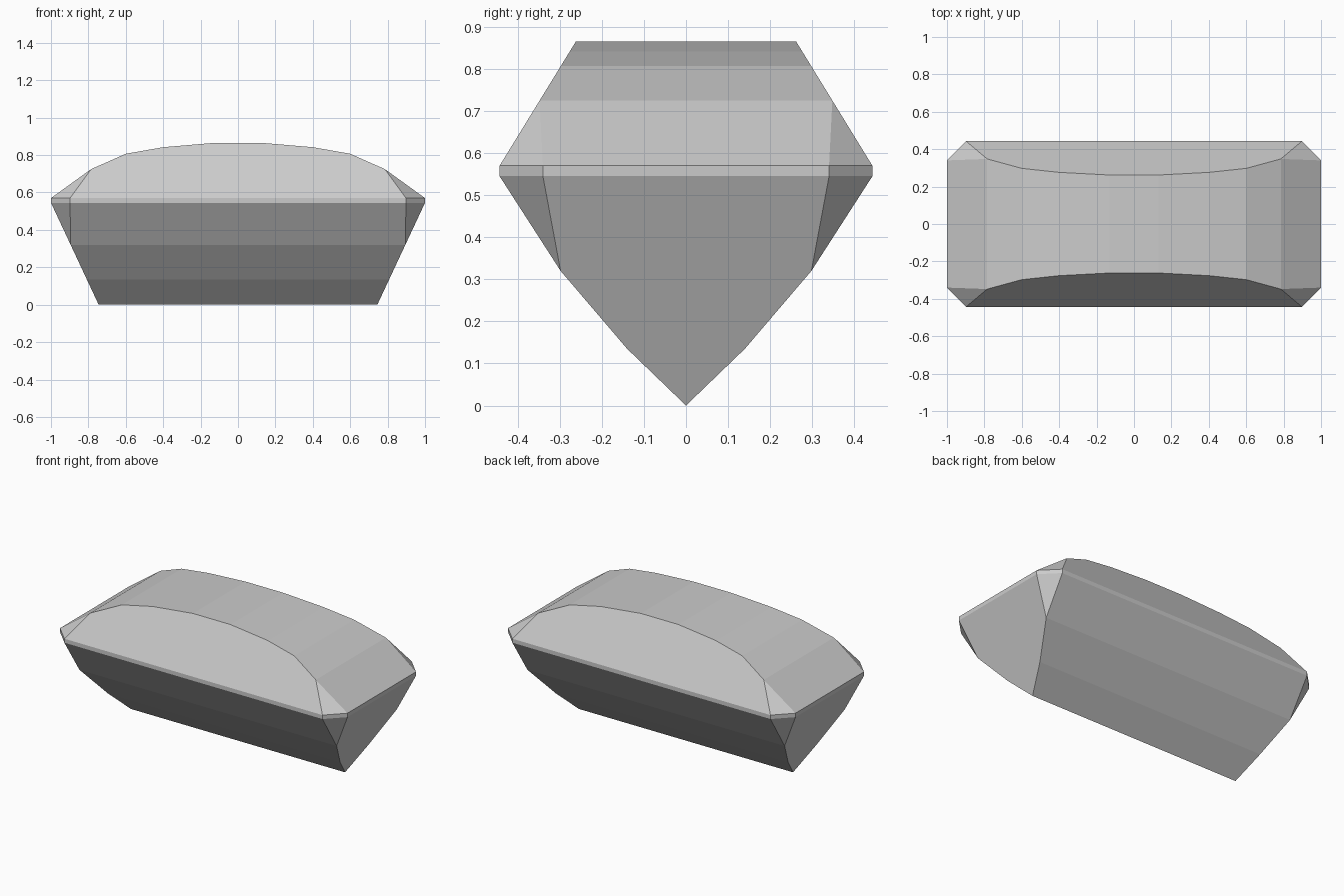
import bpy
import bmesh
from math import radians

cube = bpy.data.objects.get("Cube")
if cube:
    bpy.data.objects.remove(cube, do_unlink=True)

stone = bpy.data.materials.new("pale grey stone")
stone.use_nodes = True
color = (0.6, 0.6, 0.6, 1)
stone.diffuse_color = color
stone.node_tree.nodes["Principled BSDF"].inputs["Base Color"].default_value = color

GIRDLE_LOW, GIRDLE_HIGH = 0.545, 0.57
HALF_WIDTH, TOP = 0.443, 0.865


def crown_y(z):
    """Half depth of the sloping crown at a height."""
    return HALF_WIDTH - (z - GIRDLE_HIGH) * 0.614


def pavilion_x(z):
    """Half length of the sloping lower end at a height."""
    return 0.745 + z * 0.255 / GIRDLE_LOW


# One quarter of the cut stone: girdle, domed crown and keel
quarter = []
for z in (GIRDLE_LOW, GIRDLE_HIGH):
    quarter += [(1, 0.34, z), (0.898, HALF_WIDTH, z)]
for x, z in ((0.785, 0.725), (0.6, 0.807), (0.4, 0.842), (0.13, TOP)):
    quarter.append((x, crown_y(z), z))
for y, z in ((0, 0), (0.14, 0.135), (0.298, 0.32)):
    quarter.append((pavilion_x(z), y, z))

# Mirror the quarter and wrap it in flat facets
bm = bmesh.new()
for x, y, z in quarter:
    for sx in (-1, 1):
        for sy in (-1, 1):
            bm.verts.new((x * sx, y * sy, z))
bmesh.ops.remove_doubles(bm, verts=bm.verts, dist=0.0001)
bmesh.ops.convex_hull(bm, input=bm.verts)
bmesh.ops.dissolve_limit(bm, angle_limit=radians(1), verts=bm.verts, edges=bm.edges)
bmesh.ops.recalc_face_normals(bm, faces=bm.faces)

mesh = bpy.data.meshes.new("cut_gemstone")
bm.to_mesh(mesh)
bm.free()
mesh.materials.append(stone)
gem = bpy.data.objects.new("cut_gemstone", mesh)
bpy.context.collection.objects.link(gem)
